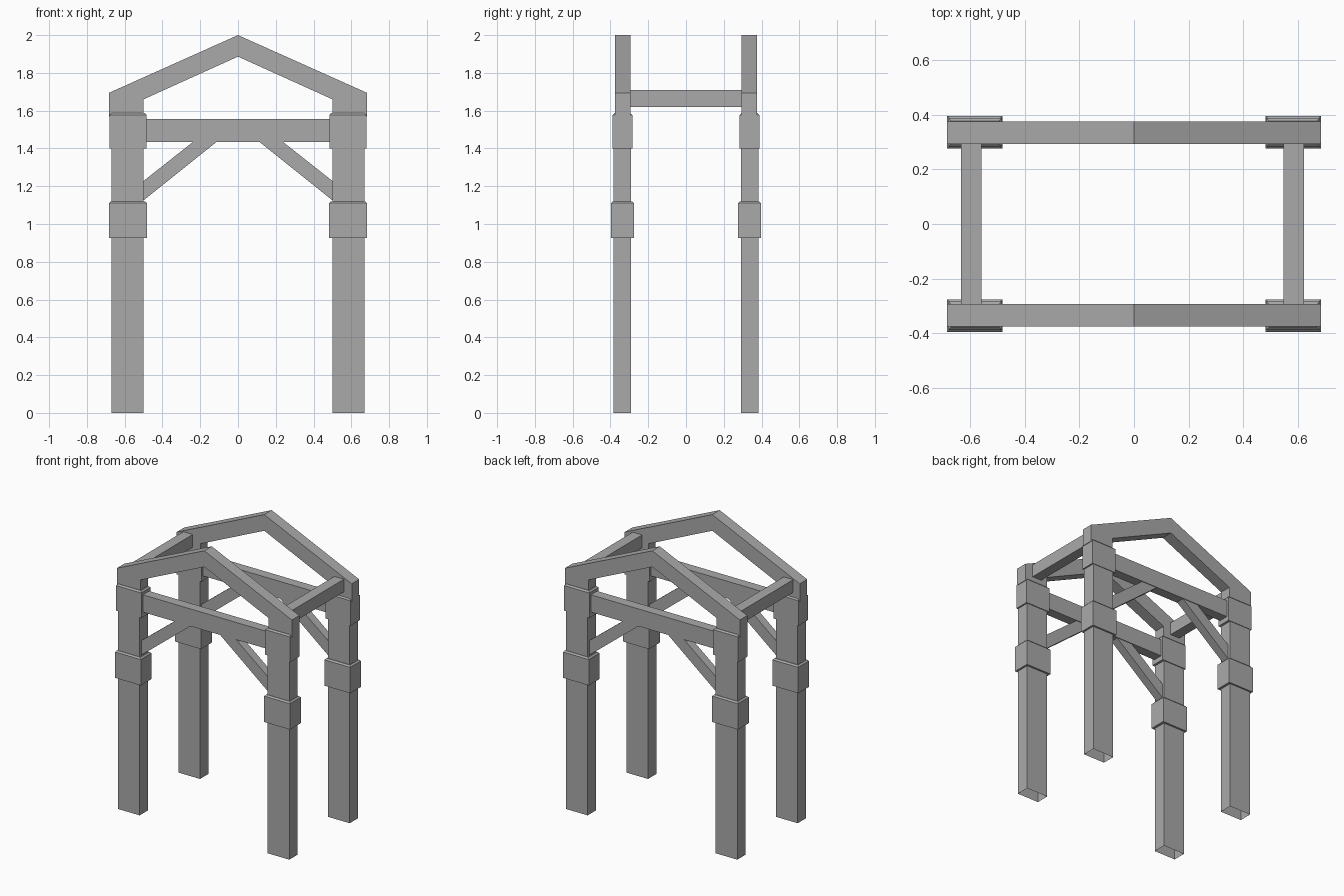
import bpy
import bmesh

cube = bpy.data.objects.get("Cube")
if cube:
    bpy.data.objects.remove(cube, do_unlink=True)

GREY = (0.4, 0.4, 0.4, 1.0)
grey = bpy.data.materials.new("plain grey")
grey.use_nodes = True
grey.diffuse_color = GREY
shader = next(n for n in grey.node_tree.nodes if n.type == 'BSDF_PRINCIPLED')
shader.inputs["Base Color"].default_value = GREY
shader.inputs["Roughness"].default_value = 0.8


def finish(name, bm, mirror):
    """Turn a bmesh into an object, mirrored on the axes named in mirror."""
    bmesh.ops.recalc_face_normals(bm, faces=bm.faces)
    mesh = bpy.data.meshes.new(name)
    bm.to_mesh(mesh)
    bm.free()
    mesh.materials.append(grey)
    obj = bpy.data.objects.new(name, mesh)
    bpy.context.collection.objects.link(obj)
    if mirror:
        mod = obj.modifiers.new("Mirror", 'MIRROR')
        mod.use_axis = ["x" in mirror, "y" in mirror, False]
        mod.use_mirror_merge = False
    return obj


def prism(name, profile, y0, y1, mirror):
    """Extrude an x-z outline from y0 to y1."""
    bm = bmesh.new()
    face = bm.faces.new([bm.verts.new((x, y0, z)) for x, z in profile])
    new = bmesh.ops.extrude_face_region(bm, geom=[face])["geom"]
    verts = [v for v in new if isinstance(v, bmesh.types.BMVert)]
    bmesh.ops.translate(bm, verts=verts, vec=(0, y1 - y0, 0))
    return finish(name, bm, mirror)


def stack(name, rings, mirror, open_bottom=False):
    """Join rectangular rings (x0, x1, y0, y1, z) from bottom to top."""
    bm = bmesh.new()
    loops = [[bm.verts.new((x, y, z)) for x, y in
              ((x0, y0), (x1, y0), (x1, y1), (x0, y1))]
             for x0, x1, y0, y1, z in rings]
    for low, high in zip(loops, loops[1:]):
        for i in range(4):
            j = (i + 1) % 4
            bm.faces.new((low[i], low[j], high[j], high[i]))
    bm.faces.new(loops[-1])
    if not open_bottom:
        bm.faces.new(loops[0][::-1])
    return finish(name, bm, mirror)


def collar(name, x0, x1, y0, y1, z0, z1):
    """Band round a post with a shallow sloped top."""
    s = 0.01
    stack(name, [(x0, x1, y0, y1, z0), (x0, x1, y0, y1, z1),
                 (x0 + s, x1 - s, y0 + s, y1 - s, z1 + s)], "xy")


# Four posts, hollow at the foot
post = (0.5, 0.67, 0.29, 0.384)
stack("posts", [post + (0,), post + (1.57,)], "xy", open_bottom=True)

# Collars on the posts
collar("lower_collars", 0.482, 0.684, 0.276, 0.396, 0.927, 1.11)
collar("upper_collars", 0.484, 0.68, 0.284, 0.388, 1.4, 1.577)

# Gable frames with short upright ends
half = [(0.5, 1.57), (0.684, 1.57), (0.684, 1.694)]
outline = half + [(0, 2)] + [(-x, z) for x, z in reversed(half)]
outline += [(-0.5, 1.66), (0, 1.886), (0.5, 1.66)]
prism("gable_frames", outline, 0.293, 0.376, "y")

# Tie beams and diagonal braces
stack("tie_beams", [(-0.5, 0.5, 0.3, 0.37, z) for z in (1.435, 1.557)], "y")
prism("braces", [(0.51, 1.117), (0.51, 1.22), (0.225, 1.445), (0.1, 1.445)],
      0.305, 0.365, "xy")

# Side beams joining the two frames
for name, x in (("left_side_beam", 0.585), ("right_side_beam", -0.596)):
    stack(name, [(x - 0.037, x + 0.037, -0.297, 0.297, z)
                 for z in (1.62, 1.71)], "")
